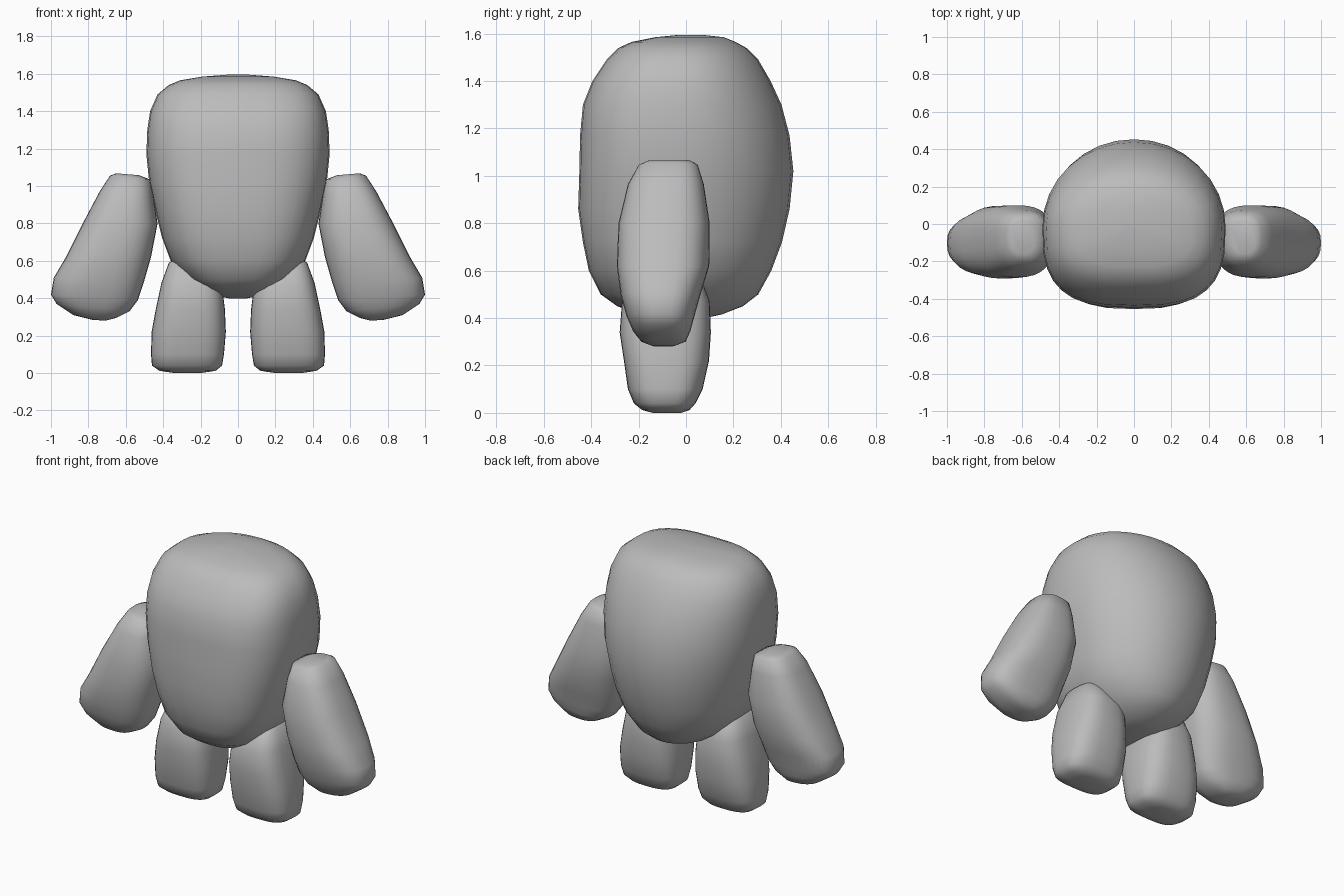
import bpy, bmesh, math
from mathutils import Vector

stone = bpy.data.materials.new("plain_grey")
stone.diffuse_color = (0.5, 0.5, 0.5, 1)


def spow(v, n):
    return math.copysign(abs(v) ** (2 / n), v)


def loft(name, rings, n_front, n_back, seg=32):
    """Skin rings (inner xz point, outer xz point, y front, y widest, y back)."""
    bm = bmesh.new()
    loops = []
    for (x0, z0), (x1, z1), yf, ym, yb in rings:
        mid = Vector(((x0 + x1) / 2, ym, (z0 + z1) / 2))
        half = Vector(((x1 - x0) / 2, 0, (z1 - z0) / 2))
        loop = []
        for i in range(seg):
            a = 2 * math.pi * i / seg
            c, s = math.cos(a), math.sin(a)
            n = n_front if s < 0 else n_back
            depth = (ym - yf) if s < 0 else (yb - ym)
            loop.append(bm.verts.new(mid + half * spow(c, n) + Vector((0, depth * spow(s, n), 0))))
        loops.append(loop)
    for a, b in zip(loops, loops[1:]):
        for i in range(seg):
            j = (i + 1) % seg
            bm.faces.new((a[i], a[j], b[j], b[i]))
    bm.faces.new(loops[0])
    bm.faces.new(loops[-1])
    bmesh.ops.recalc_face_normals(bm, faces=bm.faces)
    for f in bm.faces:
        f.smooth = True
    mesh = bpy.data.meshes.new(name)
    bm.to_mesh(mesh)
    bm.free()
    mesh.materials.append(stone)
    obj = bpy.data.objects.new(name, mesh)
    bpy.context.collection.objects.link(obj)
    return obj


def mirror(obj):
    mod = obj.modifiers.new("mirror", "MIRROR")
    mod.use_mirror_merge = False


# body: height, half width, front, back
body = [(0.40, 0.05, -0.09, 0.08), (0.415, 0.13, -0.19, 0.15), (0.45, 0.20, -0.29, 0.24),
        (0.50, 0.27, -0.36, 0.305), (0.60, 0.36, -0.41, 0.36), (0.72, 0.405, -0.435, 0.405),
        (0.86, 0.44, -0.455, 0.437), (1.02, 0.475, -0.45, 0.453), (1.17, 0.49, -0.447, 0.437),
        (1.30, 0.485, -0.435, 0.403), (1.40, 0.47, -0.395, 0.357), (1.49, 0.43, -0.335, 0.305),
        (1.54, 0.37, -0.285, 0.255), (1.565, 0.31, -0.23, 0.21), (1.585, 0.19, -0.13, 0.16),
        (1.595, 0.06, -0.03, 0.07)]
loft("body", [((-w, z), (w, z), yf, -0.02, yb) for z, w, yf, yb in body], 2.9, 2.05)

# arms: slanted rings from shoulder to fist
arm = [((0.53, 1.058), (0.65, 1.068), -0.16, -0.06, 0.02),
       ((0.47, 1.035), (0.685, 1.055), -0.20, -0.06, 0.05),
       ((0.455, 0.96), (0.74, 0.97), -0.245, -0.07, 0.075),
       ((0.43, 0.80), (0.83, 0.80), -0.285, -0.085, 0.10),
       ((0.465, 0.62), (0.92, 0.62), -0.292, -0.09, 0.098),
       ((0.505, 0.48), (0.985, 0.51), -0.275, -0.10, 0.06),
       ((0.535, 0.39), (1.00, 0.42), -0.25, -0.10, 0.035),
       ((0.58, 0.33), (0.97, 0.37), -0.225, -0.10, 0.02),
       ((0.65, 0.295), (0.88, 0.31), -0.19, -0.10, 0.0),
       ((0.71, 0.28), (0.78, 0.285), -0.14, -0.10, -0.05)]
mirror(loft("arm", arm, 2.6, 2.6))

# legs: tapered upward into the body
leg = [((0.20, 0.0), (0.34, 0.0), -0.14, -0.08, -0.02),
       ((0.12, 0.012), (0.42, 0.012), -0.185, -0.08, 0.015),
       ((0.085, 0.04), (0.46, 0.04), -0.22, -0.08, 0.04),
       ((0.075, 0.10), (0.465, 0.10), -0.245, -0.08, 0.07),
       ((0.065, 0.22), (0.462, 0.22), -0.262, -0.085, 0.097),
       ((0.07, 0.34), (0.44, 0.34), -0.28, -0.09, 0.105),
       ((0.085, 0.46), (0.41, 0.48), -0.27, -0.09, 0.10),
       ((0.13, 0.56), (0.37, 0.59), -0.22, -0.09, 0.06),
       ((0.20, 0.60), (0.32, 0.62), -0.15, -0.09, 0.0)]
mirror(loft("leg", leg, 3.0, 2.8))
